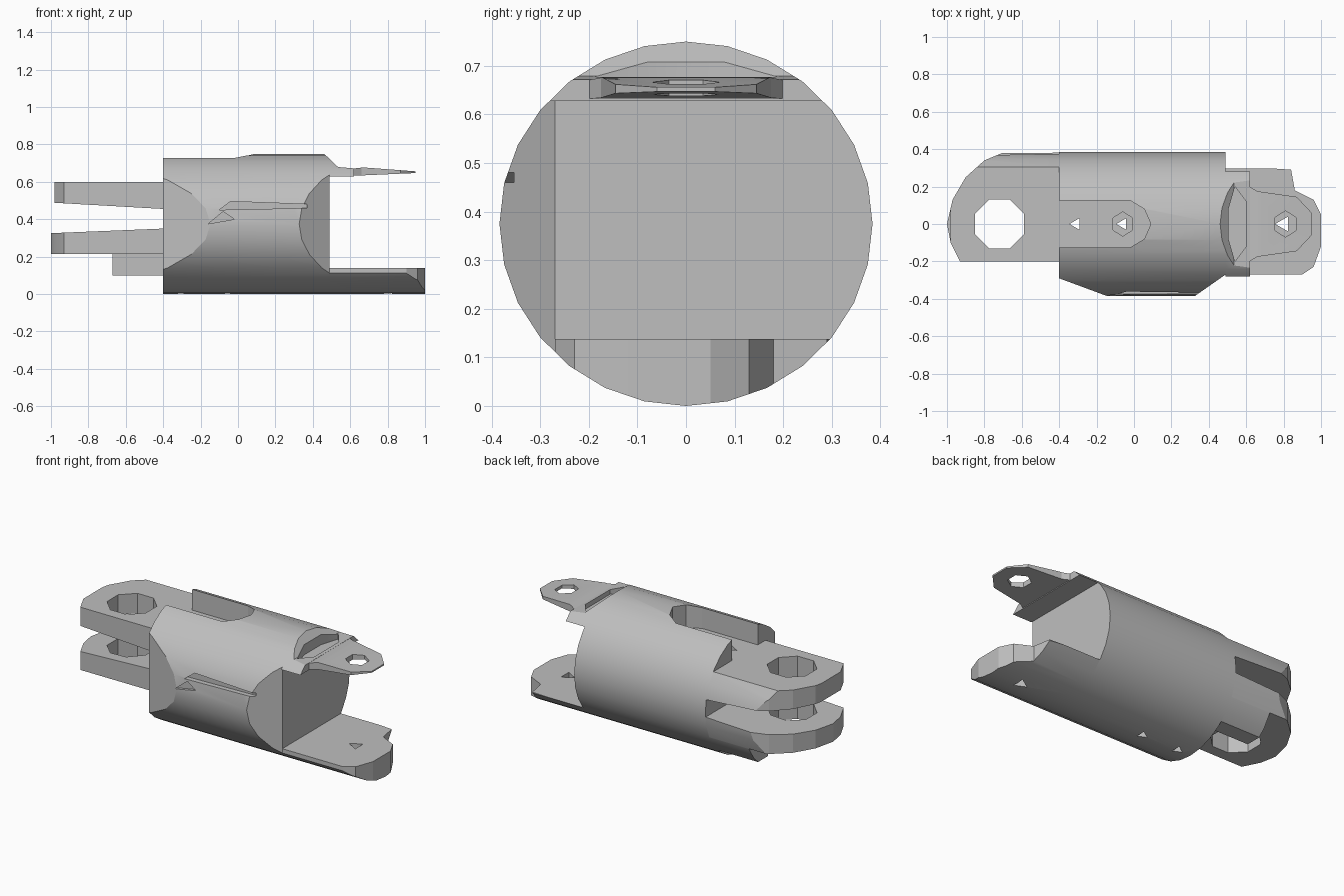
import bpy, bmesh, math
from mathutils import Vector

if "Cube" in bpy.data.objects:
    bpy.data.objects.remove(bpy.data.objects["Cube"])

grey = bpy.data.materials.new("light_grey")
grey.use_nodes = True
grey.diffuse_color = (0.52, 0.52, 0.52, 1)
grey.node_tree.nodes["Principled BSDF"].inputs["Base Color"].default_value = (0.52, 0.52, 0.52, 1)

PLACE = {"x": lambda a, b, t: (t, a, b),
         "y": lambda a, b, t: (a, t, b),
         "z": lambda a, b, t: (a, b, t)}


def prism(name, outline, axis, lo, hi):
    """Extrude a flat outline along one axis."""
    bm = bmesh.new()
    base = bm.faces.new([bm.verts.new(PLACE[axis](a, b, lo)) for a, b in outline])
    ext = bmesh.ops.extrude_face_region(bm, geom=[base])
    top = [v for v in ext["geom"] if isinstance(v, bmesh.types.BMVert)]
    bmesh.ops.translate(bm, verts=top, vec=Vector(PLACE[axis](0, 0, hi - lo)))
    bmesh.ops.recalc_face_normals(bm, faces=bm.faces)
    mesh = bpy.data.meshes.new(name)
    bm.to_mesh(mesh)
    bm.free()
    ob = bpy.data.objects.new(name, mesh)
    bpy.context.scene.collection.objects.link(ob)
    return ob


def ring(cx, cy, rx, ry, n, turn=0.0):
    return [(cx + rx * math.cos(turn + math.tau * i / n),
             cy + ry * math.sin(turn + math.tau * i / n)) for i in range(n)]


def combine(ob, cutter, operation):
    """Apply a boolean and discard the cutter."""
    mod = ob.modifiers.new("cut", "BOOLEAN")
    mod.operation, mod.object, mod.solver = operation, cutter, "EXACT"
    dg = bpy.context.evaluated_depsgraph_get()
    dg.update()
    mesh = bpy.data.meshes.new_from_object(ob.evaluated_get(dg))
    ob.modifiers.clear()
    ob.data = mesh
    bpy.data.objects.remove(cutter)


def cut(ob, outline, axis, lo, hi):
    combine(ob, prism("cutter", outline, axis, lo, hi), "DIFFERENCE")


def keep(ob, outline, axis, lo, hi):
    combine(ob, prism("keeper", outline, axis, lo, hi), "INTERSECT")


ROUND = ring(0, 0.375, 0.384, 0.375, 28)
MIRROR_Y = lambda pts: pts + [(x, -y) for x, y in reversed(pts)]
parts = []

# main barrel with sliced front corners
barrel = prism("barrel", ROUND, "x", -0.4, 0.49)
cut(barrel, [(-0.45, -0.272), (-0.45, -0.5), (-0.12, -0.394)], "z", -0.1, 0.9)
cut(barrel, [(0.29, -0.41), (0.55, -0.5), (0.55, -0.228)], "z", 0.1, 0.9)
cut(barrel, [(0.45, 0.76), (0.55, 0.665), (0.55, 0.8)], "y", -0.5, 0.5)

# rounded slot in the top, with a socket and small through holes
cut(barrel, [(-0.45, -0.125), (-0.02, -0.125), (0.055, -0.08), (0.09, 0),
             (0.055, 0.08), (-0.02, 0.125), (-0.45, 0.125)], "z", 0.6, 0.9)
cut(barrel, ring(-0.06, 0, 0.06, 0.065, 6, math.pi / 6), "z", 0.42, 0.7)
for x in (-0.31, -0.06):
    cut(barrel, ring(x, 0, 0.035, 0.035, 3, math.pi), "z", -0.1, 0.8)

# slit in the front
cut(barrel, [(-0.1, 0.45), (0.37, 0.46), (0.37, 0.48), (-0.04, 0.495)], "y", -0.5, -0.345)
cut(barrel, [(-0.16, 0.375), (-0.02, 0.4), (-0.08, 0.44)], "y", -0.5, -0.365)
parts.append(barrel)

# pair of clevis lugs
LUG = [(-0.4, -0.2), (-0.93, -0.2), (-0.98, -0.1), (-1, 0), (-0.97, 0.13),
       (-0.9, 0.25), (-0.8, 0.34), (-0.68, 0.39), (-0.4, 0.39)]
sides = {"upper_lug": [(-0.98, 0.488), (-0.4, 0.455), (-0.4, 0.6), (-0.98, 0.6)],
         "lower_lug": [(-1.01, 0.215), (-0.4, 0.215), (-0.4, 0.35), (-1.01, 0.325)]}
for name, side in sides.items():
    lug = prism(name, side, "y", -0.5, 0.5)
    keep(lug, LUG, "z", 0, 0.8)
    keep(lug, ROUND, "x", -1.1, 1.1)
    cut(lug, ring(-0.72, 0, 0.142, 0.142, 8, math.pi / 8), "z", 0, 0.8)
    parts.append(lug)

# web below the lower lug along the back
web = prism("lug_web", [(-0.67, 0.16), (-0.4, 0.16), (-0.4, 0.4), (-0.67, 0.4)], "z", 0.1, 0.215)
keep(web, ROUND, "x", -1.1, 1.1)
parts.append(web)

# bottom tongue
tongue = prism("bottom_tongue", [(0.49, -0.27), (0.9, -0.27), (0.96, -0.23), (1, -0.12),
                                 (1, 0.05), (0.96, 0.13), (0.86, 0.18), (0.84, 0.29),
                                 (0.49, 0.315)], "z", -0.05, 0.138)
keep(tongue, ROUND, "x", -1.1, 1.1)
cut(tongue, ring(0.8, 0, 0.045, 0.045, 3, math.pi), "z", -0.1, 0.3)
parts.append(tongue)

# top cap with a lens-shaped pocket
cap = prism("top_cap", [(0.49, 0.628), (0.62, 0.628), (0.62, 0.672), (0.535, 0.679),
                        (0.49, 0.722)], "y", -0.5, 0.5)
keep(cap, ROUND, "x", -1.1, 1.1)
cut(cap, MIRROR_Y([(0.505, 0.08), (0.54, 0.2), (0.6, 0.12)]), "z", 0.645, 0.9)
parts.append(cap)

# thin top tab with an eye
tab = prism("top_tab", [(0.61, 0.632), (0.95, 0.647), (0.95, 0.656), (0.67, 0.677),
                        (0.61, 0.67)], "y", -0.3, 0.3)
keep(tab, MIRROR_Y([(0.6, 0.21), (0.66, 0.175), (0.87, 0.145), (0.95, 0.06)]), "z", 0.5, 0.8)
cut(tab, ring(0.81, 0, 0.065, 0.07, 6, math.pi / 6), "z", 0.5, 0.8)
parts.append(tab)

# finish: one colour, sharp edges kept
for ob in parts:
    ob.data.materials.clear()
    ob.data.materials.append(grey)
    for poly in ob.data.polygons:
        poly.material_index = 0
    bpy.ops.object.select_all(action="DESELECT")
    ob.select_set(True)
    bpy.context.view_layer.objects.active = ob
    bpy.ops.object.shade_smooth_by_angle(angle=math.radians(17))
